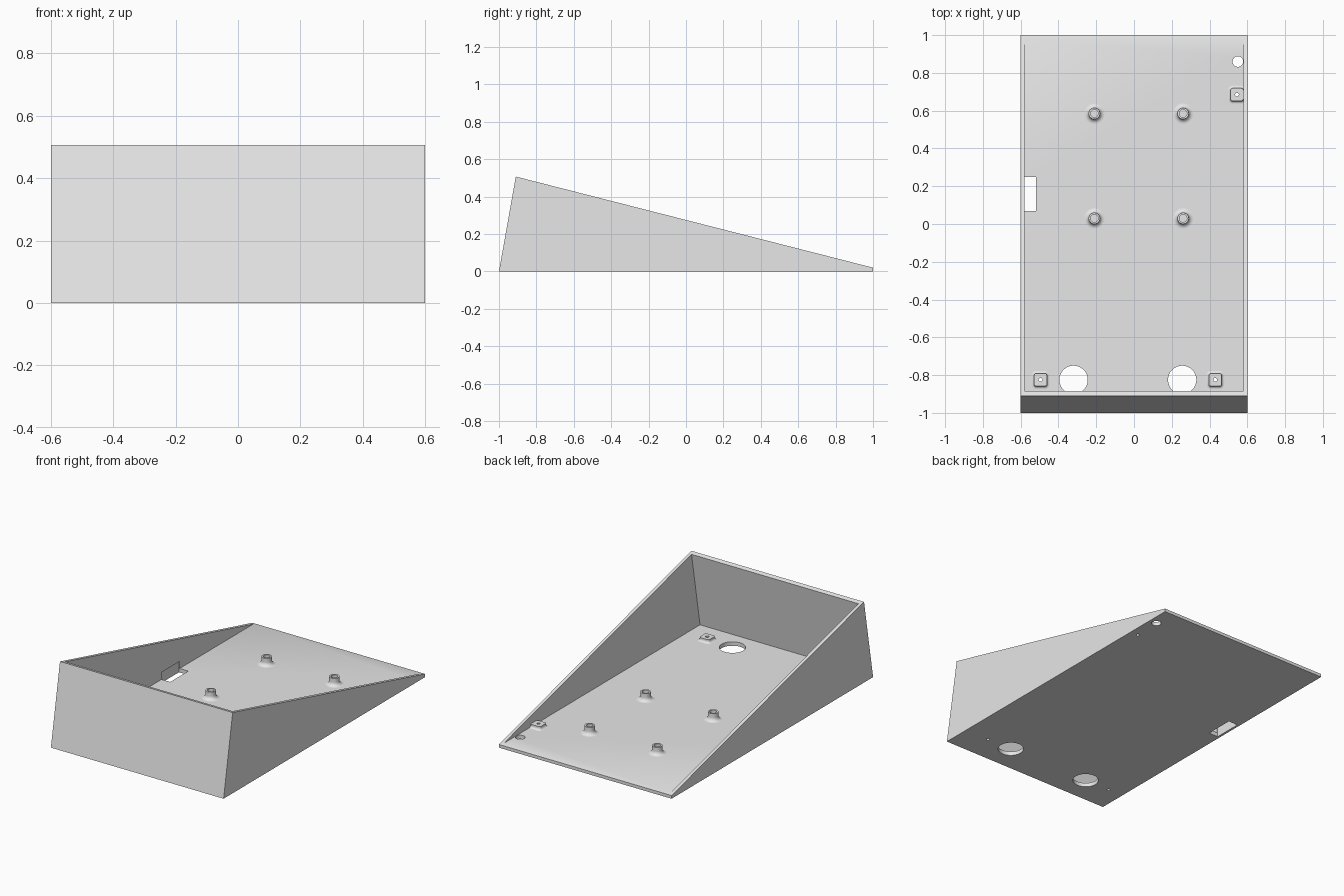
import bpy, bmesh, math

cube = bpy.data.objects.get("Cube")
if cube:
    bpy.data.objects.remove(cube, do_unlink=True)

FLOOR = 0.025      # top of the floor plate
WALL = 0.02        # side wall thickness
LEAN = 0.09 / 0.507

grey = bpy.data.materials.new("light grey plastic")
grey.use_nodes = True
grey.diffuse_color = (0.8, 0.8, 0.8, 1)
grey.node_tree.nodes["Principled BSDF"].inputs["Base Color"].default_value = (0.8, 0.8, 0.8, 1)


def make_object(name, bm):
    bmesh.ops.recalc_face_normals(bm, faces=bm.faces)
    mesh = bpy.data.meshes.new(name)
    bm.to_mesh(mesh)
    bm.free()
    mesh.materials.append(grey)
    obj = bpy.data.objects.new(name, mesh)
    bpy.context.collection.objects.link(obj)
    return obj


def prism(name, profile, half_width):
    """Extrude a side (y, z) profile across x."""
    bm = bmesh.new()
    face = bm.faces.new([bm.verts.new((-half_width, y, z)) for y, z in profile])
    new = bmesh.ops.extrude_face_region(bm, geom=[face])["geom"]
    verts = [v for v in new if isinstance(v, bmesh.types.BMVert)]
    bmesh.ops.translate(bm, verts=verts, vec=(2 * half_width, 0, 0))
    return make_object(name, bm)


def ring(half, corner, z, steps=10):
    """Rounded square outline; a circle when corner equals half."""
    points = []
    for quarter, (sx, sy) in enumerate([(1, 1), (-1, 1), (-1, -1), (1, -1)]):
        for i in range(steps):
            a = (quarter + (i + 0.5) / steps) * math.pi / 2
            points.append((sx * (half - corner) + corner * math.cos(a),
                           sy * (half - corner) + corner * math.sin(a), z))
    return points


def loft(name, rings, location):
    """Skin a stack of outlines and cap both ends."""
    bm = bmesh.new()
    loops = [[bm.verts.new(p) for p in r] for r in rings]
    n = len(loops[0])
    for a, b in zip(loops, loops[1:]):
        for i in range(n):
            j = (i + 1) % n
            bm.faces.new((a[i], a[j], b[j], b[i]))
    bm.faces.new(loops[0])
    bm.faces.new(loops[-1])
    obj = make_object(name, bm)
    obj.location = location
    return obj


def flare(half, corner, radius, steps=6):
    """Concave fillet rising from the floor to a straight side."""
    rings = []
    for i in range(steps + 1):
        a = i / steps * math.pi / 2
        grow = radius * (1 - math.sin(a))
        rings.append(ring(half + grow, corner + grow, radius * (1 - math.cos(a))))
    return rings


def smooth(obj):
    bpy.ops.object.select_all(action="DESELECT")
    obj.select_set(True)
    bpy.context.view_layer.objects.active = obj
    bpy.ops.object.shade_smooth_by_angle(angle=math.radians(30))


def hole(radius, x, y):
    return loft("hole_cutter", [ring(radius, radius, -0.1), ring(radius, radius, 0.1)], (x, y, 0))


# Wedge-shaped tray with a leaning front wall
body = prism("wedge_tray", [(-1, 0), (1, 0), (1, 0.02), (-0.91, 0.507)], 0.6)

# Inner cavity, open at the top
inner = lambda z: -1 + 0.028 + LEAN * z
cutters = [prism("cavity_cutter", [(inner(FLOOR), FLOOR), (1.2, FLOOR),
                                   (1.2, 0.8), (inner(0.8), 0.8)], 0.6 - WALL)]

# Side slot, cut a little into the wall
slot = prism("slot_cutter", [(0.07, -0.1), (0.25, -0.1), (0.25, 0.07), (0.07, 0.07)], 0.0325)
slot.location.x = -0.5525
cutters.append(slot)

# Large floor holes and the small cable hole
cutters += [hole(0.075, x, -0.825) for x in (-0.32, 0.255)]
cutters.append(hole(0.028, 0.55, 0.86))

# Screw holes below the mounting tabs
tabs = [(-0.495, -0.825), (0.43, -0.825), (0.545, 0.685)]
cutters += [hole(0.01, x, y) for x, y in tabs]

# Cut the tray and discard the cutters
for cutter in cutters:
    cutter.hide_render = True
    mod = body.modifiers.new("cut", "BOOLEAN")
    mod.operation = "DIFFERENCE"
    mod.solver = "EXACT"
    mod.object = cutter
bpy.context.view_layer.update()
result = bpy.data.meshes.new_from_object(body.evaluated_get(bpy.context.evaluated_depsgraph_get()))
body.modifiers.clear()
body.data = result
body.data.materials.clear()
body.data.materials.append(grey)
for cutter in cutters:
    bpy.data.objects.remove(cutter, do_unlink=True)
smooth(body)

# Round standoffs with a flared foot and a blind bore
for x in (-0.21, 0.26):
    for y in (0.03, 0.585):
        rings = flare(0.03, 0.03, 0.024)
        rings += [ring(0.03, 0.03, 0.048), ring(0.02, 0.02, 0.048), ring(0.02, 0.02, 0.005)]
        smooth(loft("standoff", rings, (x, y, FLOOR)))

# Square mounting tabs with a flared foot and a through hole
for x, y in tabs:
    rings = flare(0.034, 0.012, 0.014)
    rings += [ring(0.034, 0.012, 0.021), ring(0.01, 0.01, 0.021), ring(0.01, 0.01, 0)]
    tab = loft("mounting_tab", rings, (x, y, FLOOR))
    bm = bmesh.new()
    bm.from_mesh(tab.data)
    bmesh.ops.delete(bm, geom=[f for f in bm.faces if len(f.verts) > 4], context="FACES")
    bm.to_mesh(tab.data)
    bm.free()
    smooth(tab)
